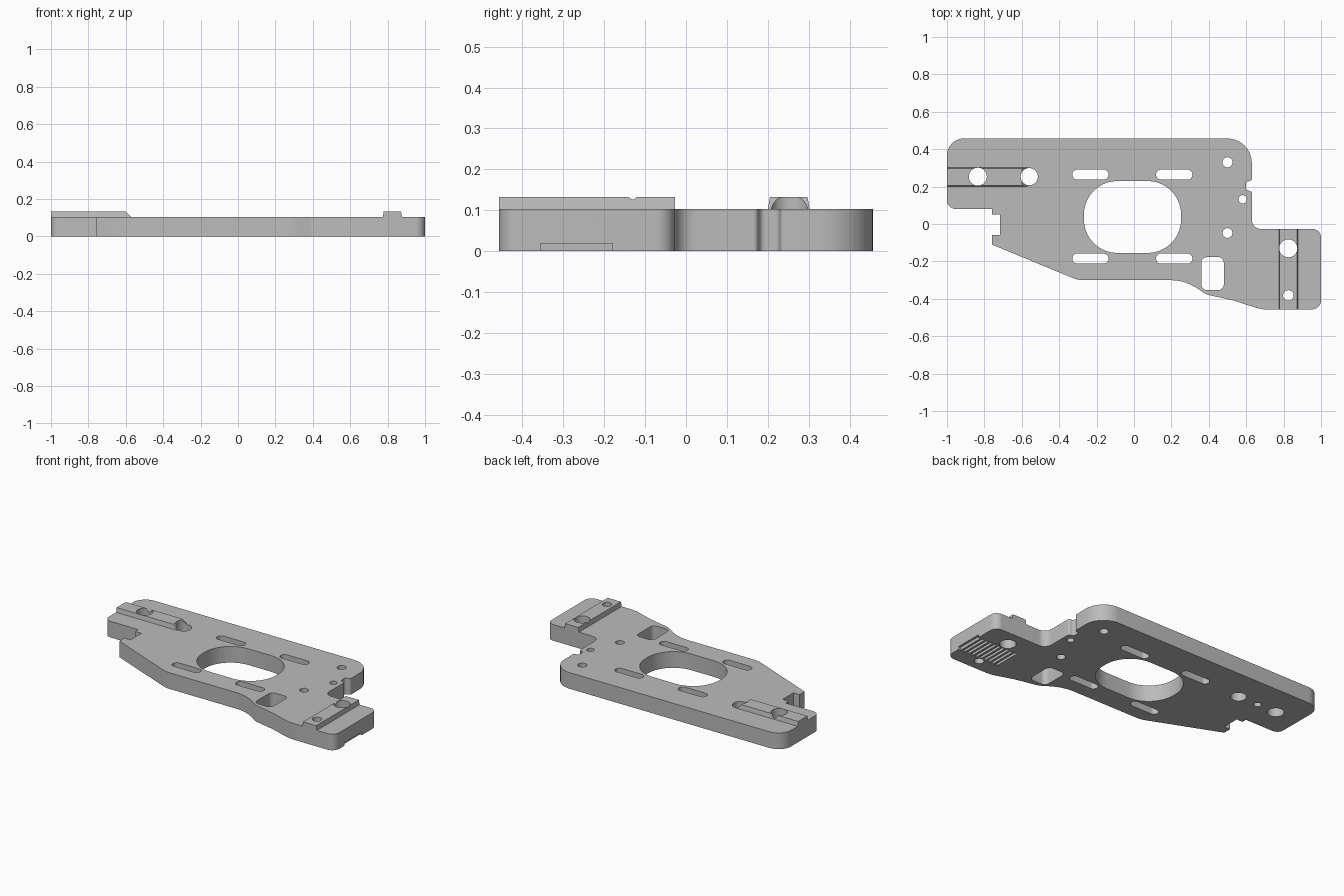
import bpy, bmesh, math
from mathutils import Vector

cube = bpy.data.objects.get("Cube")
if cube:
    bpy.data.objects.remove(cube, do_unlink=True)

THICK, RAIL_TOP, EDGE = 0.103, 0.132, 0.457

metal = bpy.data.materials.new("plain_grey")
metal.use_nodes = True
GREY = (0.5, 0.5, 0.5, 1)
metal.diffuse_color = GREY
metal.node_tree.nodes["Principled BSDF"].inputs["Base Color"].default_value = GREY


def fillet(corners):
    """Turn (x, y, radius) corners into a rounded 2D outline."""
    out = []
    n = len(corners)
    for i, (x, y, r) in enumerate(corners):
        p = Vector((x, y))
        a = (Vector(corners[i - 1][:2]) - p).normalized()
        b = (Vector(corners[(i + 1) % n][:2]) - p).normalized()
        inner = a.angle(b)
        if r == 0 or inner > 3.13:
            out.append(p)
            continue
        turn = math.pi - inner
        tangent = r * math.tan(turn / 2)
        centre = p + (a + b).normalized() * (r / math.sin(inner / 2))
        start, end = p + a * tangent - centre, p + b * tangent - centre
        steps = max(2, math.ceil(turn / (math.pi / 20)))
        for k in range(steps + 1):
            t = turn * k / steps
            out.append(centre + (start * math.sin(turn - t) + end * math.sin(t)) / math.sin(turn))
            if turn > 3.1:
                break
    return out


def prism(bm, outline, z0, z1):
    """Extrude a 2D outline between two heights."""
    base = bm.faces.new([bm.verts.new((p[0], p[1], z0)) for p in outline])
    ext = bmesh.ops.extrude_face_region(bm, geom=[base])
    verts = [g for g in ext["geom"] if isinstance(g, bmesh.types.BMVert)]
    bmesh.ops.translate(bm, verts=verts, vec=(0, 0, z1 - z0))
    return verts


def make(name, bm):
    bmesh.ops.recalc_face_normals(bm, faces=bm.faces)
    mesh = bpy.data.meshes.new(name)
    bm.to_mesh(mesh)
    bm.free()
    ob = bpy.data.objects.new(name, mesh)
    bpy.context.collection.objects.link(ob)
    mesh.materials.append(metal)
    return ob


def box(x0, x1, y0, y1, r=0):
    return fillet([(x0, y0, r), (x1, y0, r), (x1, y1, r), (x0, y1, r)])


def circle(x, y, r):
    return [(x + r * math.cos(math.tau * k / 40), y + r * math.sin(math.tau * k / 40))
            for k in range(40)]


# Plate outline, clockwise from the back corner
bm = bmesh.new()
prism(bm, fillet([
    (-1, EDGE, 0.09), (0.63, EDGE, 0.13),
    (0.63, 0.232, 0.012), (0.598, 0.226, 0.015), (0.598, 0.182, 0.015), (0.63, 0.174, 0.012),
    (0.63, -0.027, 0.05), (1, -0.027, 0.045), (1, -EDGE, 0.05),
    (0.68, -EDGE, 0.2), (0.53, -0.408, 0.3), (0.39, -0.378, 0.08),
    (0.27, -0.3, 0.25), (-0.3, -0.3, 0.15),
    (-0.76, -0.11, 0), (-0.76, -0.06, 0), (-0.717, -0.06, 0),
    (-0.717, 0.05, 0), (-0.76, 0.05, 0), (-0.76, 0.081, 0), (-1, 0.081, 0.045)]), 0, THICK)
plate = make("base_plate", bm)

# Raised rails, narrowing slightly toward the top
bm = bmesh.new()
for v in prism(bm, box(-1, -0.57, 0.2, 0.302), THICK, RAIL_TOP):
    v.co.y += 0.005 if v.co.y < 0.25 else -0.005
    if v.co.x > -0.8:
        v.co.x -= 0.03
side_rail = make("side_rail", bm)

bm = bmesh.new()
for v in prism(bm, box(0.774, 0.877, -EDGE, -0.027), THICK, RAIL_TOP):
    v.co.x += 0.005 if v.co.x < 0.82 else -0.005
front_rail = make("front_rail", bm)

# Through holes, slots and windows
bm = bmesh.new()
openings = [box(-0.268, 0.252, -0.155, 0.23, 0.18), box(0.36, 0.48, -0.353, -0.177, 0.03)]
for x in (-0.33, 0.118):
    for y in (-0.212, 0.237):
        openings.append(box(x, x + 0.194, y, y + 0.054, 0.0265))
for x, y, r in [(-0.835, 0.253, 0.048), (-0.56, 0.253, 0.046), (0.825, -0.13, 0.048),
                (0.825, -0.382, 0.028), (0.5, 0.33, 0.027), (0.5, -0.048, 0.026),
                (0.581, 0.132, 0.022)]:
    openings.append(circle(x, y, r))
for outline in openings:
    prism(bm, outline, -0.1, 0.3)
# Blind hole under the side rail
prism(bm, circle(-0.7, 0.253, 0.022), -0.1, 0.06)
hole_cutter = make("hole_cutter", bm)

# Toothed belt grooves under the front tab
bm = bmesh.new()
for k in range(10):
    x = 0.985 - 0.03 * k
    prism(bm, box(x, x + (0.1 if k == 0 else 0.017), -0.355, -0.18), -0.1, 0.019)
groove_cutter = make("groove_cutter", bm)


def cut(ob, cutter):
    mod = ob.modifiers.new("cut", "BOOLEAN")
    mod.operation = "DIFFERENCE"
    mod.solver = "EXACT"
    mod.object = cutter
    bpy.context.view_layer.objects.active = ob
    bpy.ops.object.modifier_apply(modifier=mod.name)


for part in (plate, side_rail, front_rail):
    cut(part, hole_cutter)
cut(plate, groove_cutter)
for cutter in (hole_cutter, groove_cutter):
    bpy.data.objects.remove(cutter, do_unlink=True)

# Smooth curved walls, keep edges sharp
bpy.ops.object.select_all(action="DESELECT")
for part in (plate, side_rail, front_rail):
    part.select_set(True)
bpy.context.view_layer.objects.active = plate
bpy.ops.object.shade_smooth_by_angle(angle=math.radians(30))
